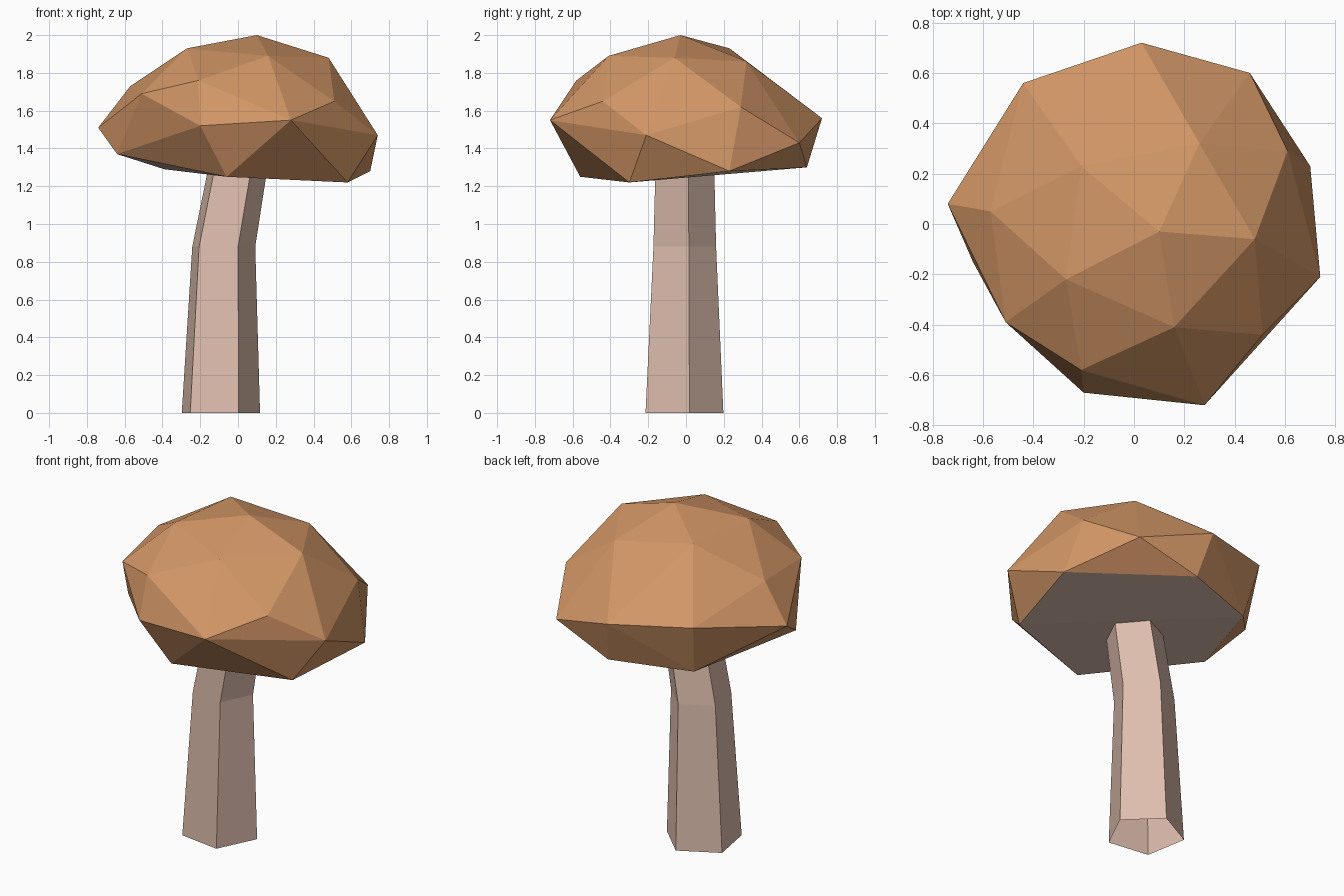
import bpy, bmesh, math

if "Cube" in bpy.data.objects:
    bpy.data.objects.remove(bpy.data.objects["Cube"])


def material(name, rgb):
    m = bpy.data.materials.new(name)
    m.diffuse_color = (*rgb, 1.0)
    m.use_nodes = True
    m.node_tree.nodes["Principled BSDF"].inputs["Base Color"].default_value = m.diffuse_color
    return m


BROWN = material("cap_brown", (0.645, 0.305, 0.133))
CREAM = material("stem_cream", (0.73, 0.515, 0.423))


def finish(bm, name, mats):
    me = bpy.data.meshes.new(name)
    bm.to_mesh(me)
    bm.free()
    for m in mats:
        me.materials.append(m)
    ob = bpy.data.objects.new(name, me)
    bpy.context.collection.objects.link(ob)
    return ob


# Cap: faceted, irregular dome as the hull of four uneven rings and a crown
crown = [(0.10, -0.03, 2.00)]
upper_ring = [(0.48, -0.06, 1.88), (0.26, 0.32, 1.86), (-0.21, 0.23, 1.93),
              (-0.27, -0.22, 1.93), (0.16, -0.41, 1.89)]
shoulder = [(0.61, 0.29, 1.62), (-0.57, 0.05, 1.73), (-0.21, -0.58, 1.76),
            (0.51, -0.44, 1.65)]
rim = [(0.74, -0.21, 1.47), (0.46, 0.60, 1.43), (0.03, 0.72, 1.56),
       (-0.44, 0.56, 1.60), (-0.74, 0.08, 1.51), (-0.51, -0.39, 1.69),
       (-0.20, -0.67, 1.52), (0.28, -0.72, 1.55)]
base_ring = [(0.58, -0.30, 1.22), (0.70, 0.23, 1.28), (0.08, 0.64, 1.30),
             (-0.39, 0.48, 1.29), (-0.64, -0.15, 1.37), (-0.06, -0.56, 1.25)]

bm = bmesh.new()
for p in crown + upper_ring + shoulder + rim + base_ring:
    bm.verts.new(p)
bmesh.ops.convex_hull(bm, input=bm.verts[:])
bmesh.ops.recalc_face_normals(bm, faces=bm.faces[:])
bm.normal_update()
# Pale underside: faces that point almost straight down
for f in bm.faces:
    f.material_index = 1 if f.normal.z < -0.85 else 0
finish(bm, "cap", [BROWN, CREAM])

# Stem: five-sided open tube that tapers and leans towards +x at the top
SIDES = 5
sections = [(-0.10, -0.02, 0.0, 0.22), (-0.083, -0.016, 0.88, 0.177),
            (0.0, -0.015, 1.34, 0.165)]  # x, y, z, radius
bm = bmesh.new()
rings = []
for cx, cy, z, r in sections:
    angles = [math.radians(10) + math.tau * i / SIDES for i in range(SIDES)]
    rings.append([bm.verts.new((cx + r * math.cos(a), cy + r * math.sin(a), z))
                  for a in angles])
for lo, hi in zip(rings, rings[1:]):
    for i in range(SIDES):
        j = (i + 1) % SIDES
        bm.faces.new((lo[i], lo[j], hi[j], hi[i]))
finish(bm, "stem", [CREAM])
